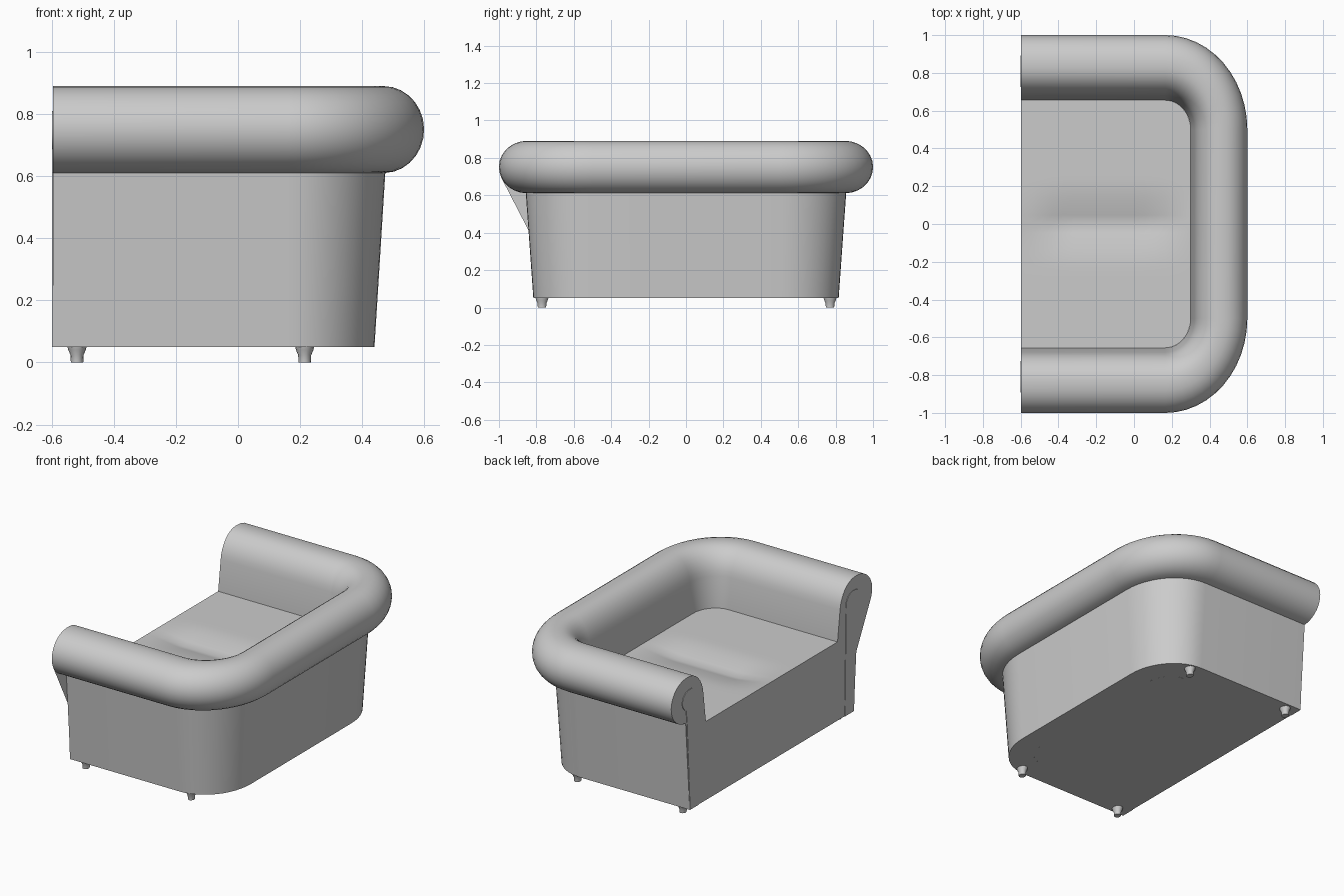
import bpy, bmesh, math

if "Cube" in bpy.data.objects:
    bpy.data.objects.remove(bpy.data.objects["Cube"])

FRONT = -0.597            # open front plane of the body
CX, CY, SY = 0.165, 0.5, 1.15   # corner centre and sideways stretch
BASE, SEAT = 0.05, 0.545

fabric = bpy.data.materials.new("grey fabric")
fabric.diffuse_color = (0.6, 0.6, 0.6, 1)
fabric.use_nodes = True
fabric.node_tree.nodes["Principled BSDF"].inputs["Base Color"].default_value = fabric.diffuse_color


def finish(name, bm, angle=35):
    bmesh.ops.recalc_face_normals(bm, faces=bm.faces[:])
    me = bpy.data.meshes.new(name)
    bm.to_mesh(me)
    bm.free()
    ob = bpy.data.objects.new(name, me)
    bpy.context.collection.objects.link(ob)
    me.materials.append(fabric)
    bpy.ops.object.select_all(action='DESELECT')
    ob.select_set(True)
    bpy.context.view_layer.objects.active = ob
    bpy.ops.object.shade_smooth_by_angle(angle=math.radians(angle))
    return ob


def arc(cx, cz, rx, rz, a0, a1, n):
    return [(cx + rx * math.cos(math.radians(a0 + (a1 - a0) * i / n)),
             cz + rz * math.sin(math.radians(a0 + (a1 - a0) * i / n))) for i in range(n + 1)]


# rolled arms and back: one scroll section swept around a U
profile = [(0.275, BASE), (0.31, 0.612)]
profile += arc(0.305, 0.751, 0.13, 0.14, -88, 90, 14)
profile += arc(0.285, 0.71, 0.13, 0.181, 90, 172, 8)
profile += [(0.135, SEAT), (0.135, BASE)]

half = [(FRONT, CY, 0, 1)]
half += [(CX, CY, math.cos(a), math.sin(a)) for a in
         [math.radians(90 - 7.5 * i) for i in range(13)]]
stations = half + [(cx, -cy, ux, -uy) for cx, cy, ux, uy in reversed(half)]

bm = bmesh.new()
rings = [[bm.verts.new((cx + ux * r, cy + uy * r * SY, z)) for r, z in profile]
         for cx, cy, ux, uy in stations]
n = len(profile)
for a, b in zip(rings, rings[1:]):
    for i in range(n):
        j = (i + 1) % n
        bm.faces.new((a[i], a[j], b[j], b[i]))
bm.faces.new(rings[0])
bm.faces.new(rings[-1])
finish("rolled_arms_and_back", bm)

# seat block with a shallow valley between its two cushions
R = 0.135
xs = [FRONT + (CX - FRONT) * i / 14 for i in range(15)]
xs += [CX + R * math.sin(math.radians(11.25 * i)) for i in range(1, 9)]
NV = 28
bm = bmesh.new()
grid = []
for x in xs:
    t = max(0, (x - CX) / R)
    w = CY + R * SY * math.sqrt(max(0, 1 - t * t))
    u = (x - FRONT) / (CX + R - FRONT)
    row = []
    for k in range(NV + 1):
        y = (2 * k / NV - 1) * w
        dip = 0.04 * min(1, 4 * u, 4 * (1 - u)) * max(0, 1 - abs(y) / 0.22) ** 1.5
        row.append(bm.verts.new((x, y, SEAT - dip)))
    grid.append(row)
for a, b in zip(grid, grid[1:]):
    for k in range(NV):
        bm.faces.new((a[k], a[k + 1], b[k + 1], b[k]))
edges = [e for e in bm.edges if e.is_boundary]
low = bmesh.ops.extrude_edge_only(bm, edges=edges)["geom"]
for v in low:
    if isinstance(v, bmesh.types.BMVert):
        v.co.z = BASE
bmesh.ops.contextual_create(bm, geom=[e for e in low if isinstance(e, bmesh.types.BMEdge)])
finish("seat", bm)

# scroll panels on the arm fronts
outline = [(0.726, BASE)] + arc(0.815, 0.745, 0.077, 0.066, 180, -60, 18)
outline += [(0.845, 0.61), (0.815, BASE)]
for side, label in ((1, "left"), (-1, "right")):
    bm = bmesh.new()
    face = bm.faces.new([bm.verts.new((-0.6, side * y, z)) for y, z in outline])
    ext = bmesh.ops.extrude_face_region(bm, geom=[face])["geom"]
    for v in ext:
        if isinstance(v, bmesh.types.BMVert):
            v.co.x = FRONT + 0.001
    finish("arm_front_panel_" + label, bm)

# turned feet
foot = [(0.031, BASE + 0.002), (0.028, 0.04), (0.021, 0.024), (0.020, 0.0)]
SIDES = 14
for x, place in ((-0.519, "front"), (0.215, "rear")):
    for side, label in ((1, "left"), (-1, "right")):
        bm = bmesh.new()
        loops = [[bm.verts.new((x + r * math.cos(2 * math.pi * i / SIDES),
                                side * 0.77 + r * SY * math.sin(2 * math.pi * i / SIDES), z))
                  for i in range(SIDES)] for r, z in foot]
        for a, b in zip(loops, loops[1:]):
            for i in range(SIDES):
                j = (i + 1) % SIDES
                bm.faces.new((a[i], a[j], b[j], b[i]))
        bm.faces.new(loops[0])
        bm.faces.new(loops[-1])
        finish(f"{place}_foot_{label}", bm)
